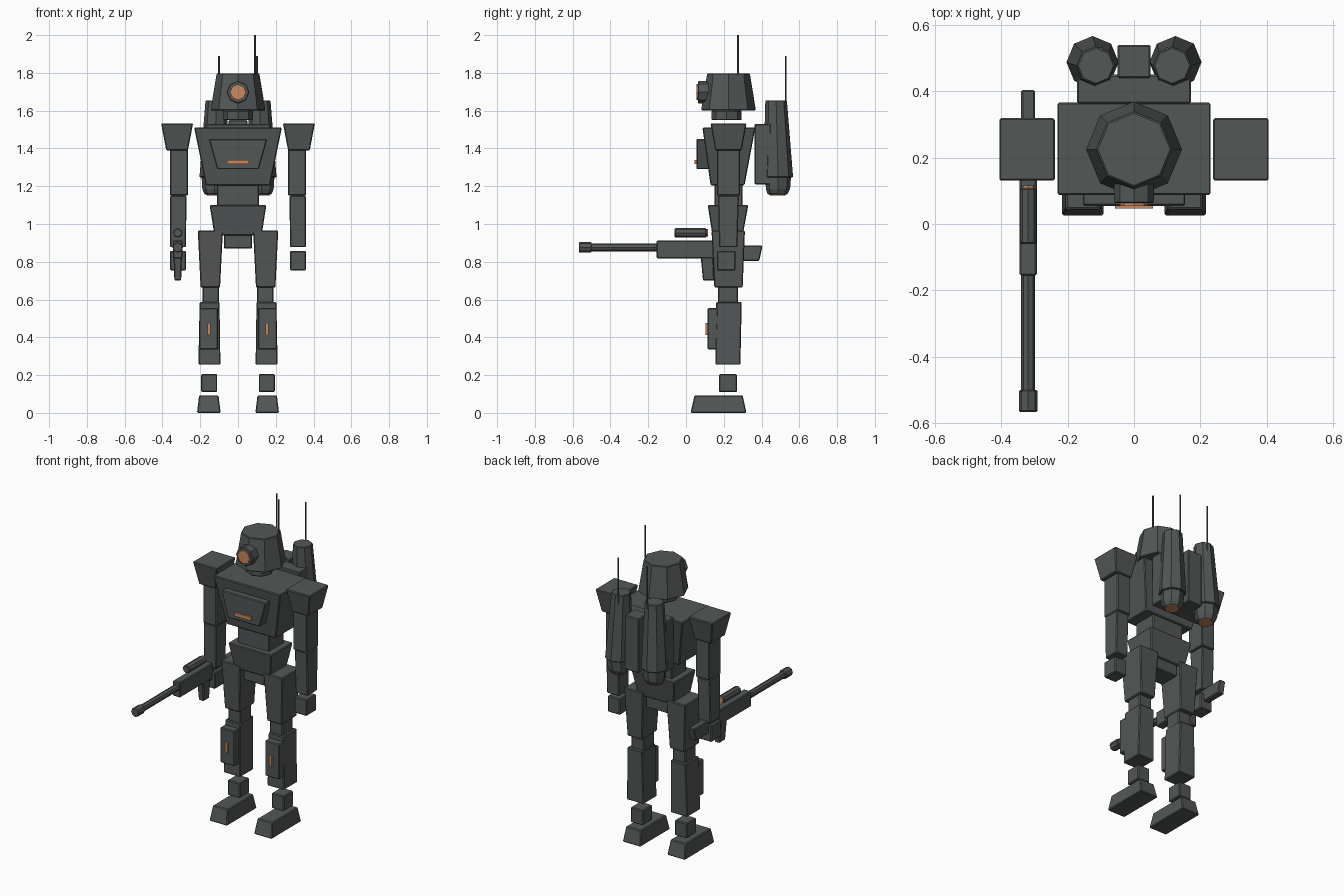
import bpy
import math
from mathutils import Vector

if "Cube" in bpy.data.objects:
    bpy.data.objects.remove(bpy.data.objects["Cube"])


def material(name, rgb):
    m = bpy.data.materials.new(name)
    m.diffuse_color = (*rgb, 1)
    m.use_nodes = True
    m.node_tree.nodes["Principled BSDF"].inputs["Base Color"].default_value = m.diffuse_color
    return m


GREY = material("dark_grey", (0.085, 0.095, 0.093))
ORANGE = material("glow_orange", (0.58, 0.25, 0.11))


def loft(name, rings, mat=GREY, bevel=0.005):
    """Skin a stack of equal-length point rings and cap both ends."""
    n = len(rings[0])
    verts = [p for r in rings for p in r]
    faces = [(k * n + i, k * n + (i + 1) % n, (k + 1) * n + (i + 1) % n, (k + 1) * n + i)
             for k in range(len(rings) - 1) for i in range(n)]
    faces.append(tuple(reversed(range(n))))
    faces.append(tuple(range((len(rings) - 1) * n, len(rings) * n)))
    me = bpy.data.meshes.new(name)
    me.from_pydata(verts, [], faces)
    me.materials.append(mat)
    ob = bpy.data.objects.new(name, me)
    bpy.context.collection.objects.link(ob)
    if bevel:
        b = ob.modifiers.new("edge_bevel", 'BEVEL')
        b.width = bevel
        b.segments = 1
        b.limit_method = 'ANGLE'
        b.angle_limit = math.radians(50)
    return ob


def block(name, z0, r0, z1, r1=None, side=1, mat=GREY, bevel=0.005):
    """Tapered block: each rectangle is (x0, x1, y0, y1); side=-1 mirrors it."""
    def ring(r, z):
        xa, xb = sorted((r[0] * side, r[1] * side))
        return [(xa, r[2], z), (xb, r[2], z), (xb, r[3], z), (xa, r[3], z)]
    return loft(name, [ring(r0, z0), ring(r1 or r0, z1)], mat, bevel)


def round_part(name, stations, axis='Z', n=8, mat=GREY, bevel=0.004):
    """Round part through stations of (centre, radius) along z or y."""
    rings = []
    for c, r in stations:
        ring = []
        for i in range(n):
            a = 2 * math.pi * i / n
            u, v = r * math.cos(a), r * math.sin(a)
            ring.append(tuple(Vector(c) + Vector((u, v, 0) if axis == 'Z' else (u, 0, -v))))
        rings.append(ring)
    return loft(name, rings, mat, bevel)


# Head, eye and neck
round_part("head", [((0, 0.225, 1.602), 0.145), ((0, 0.225, 1.798), 0.113)])
round_part("eye_housing", [((0, 0.063, 1.698), 0.06), ((0, 0.13, 1.698), 0.06)], 'Y')
round_part("eye_lens", [((0, 0.055, 1.698), 0.042), ((0, 0.075, 1.698), 0.042)], 'Y',
           mat=ORANGE, bevel=0)
round_part("neck", [((0, 0.215, 1.55), 0.08), ((0, 0.215, 1.6), 0.08)])
round_part("head_antenna", [((0.09, 0.275, 1.7), 0.005), ((0.09, 0.275, 2.0), 0.005)],
           n=6, bevel=0)

# Torso
block("torso", 1.205, (-0.17, 0.17, 0.13, 0.31), 1.51, (-0.232, 0.232, 0.087, 0.367))
block("chest_plate", 1.29, (-0.11, 0.11, 0.055, 0.13), 1.45, (-0.155, 0.155, 0.055, 0.13))
block("chest_light", 1.318, (-0.058, 0.058, 0.046, 0.06), 1.34, mat=ORANGE, bevel=0)
block("abdomen", 1.09, (-0.11, 0.11, 0.15, 0.3), 1.215)
block("pelvis", 0.94, (-0.125, 0.125, 0.14, 0.3), 1.10, (-0.15, 0.15, 0.115, 0.33))
block("crotch", 0.87, (-0.075, 0.075, 0.16, 0.29), 0.95)

# Backpack
block("backpack_base", 1.21, (-0.172, 0.172, 0.363, 0.45), 1.53)
block("backpack_column", 1.21, (-0.05, 0.05, 0.44, 0.54), 1.55)

for side, label in ((-1, "left"), (1, "right")):
    # Thruster pod with nozzle, exhaust and antenna
    round_part(label + "_pod", [((0.125 * side, 0.488, 1.247), 0.079),
                                ((0.115 * side, 0.477, 1.655), 0.057)])
    round_part(label + "_nozzle", [((0.125 * side, 0.485, 1.157), 0.052),
                                   ((0.125 * side, 0.487, 1.185), 0.064),
                                   ((0.125 * side, 0.488, 1.25), 0.068)])
    round_part(label + "_exhaust", [((0.125 * side, 0.485, 1.152), 0.043),
                                    ((0.125 * side, 0.485, 1.165), 0.043)], mat=ORANGE, bevel=0)
    round_part(label + "_pod_antenna", [((0.1 * side, 0.528, 1.6), 0.005),
                                        ((0.1 * side, 0.528, 1.89), 0.005)], n=6, bevel=0)

    # Arm
    block(label + "_shoulder", 1.39, (0.265, 0.38, 0.155, 0.295),
          1.533, (0.238, 0.407, 0.13, 0.32), side)
    block(label + "_upper_arm", 1.15, (0.265, 0.36, 0.165, 0.285), 1.40, None, side)
    block(label + "_forearm", 0.877, (0.275, 0.36, 0.175, 0.272),
          1.15, (0.273, 0.36, 0.17, 0.28), side)
    block(label + "_hand", 0.755, (0.275, 0.36, 0.165, 0.262), 0.857, None, side)

    # Leg
    block(label + "_thigh", 0.663, (0.095, 0.198, 0.15, 0.3),
          0.965, (0.08, 0.213, 0.135, 0.312), side)
    block(label + "_knee", 0.58, (0.1, 0.188, 0.17, 0.275), 0.67, None, side)
    block(label + "_shin", 0.255, (0.093, 0.21, 0.155, 0.288),
          0.587, (0.098, 0.203, 0.16, 0.295), side)
    block(label + "_shin_plate", 0.335, (0.105, 0.205, 0.115, 0.17), 0.555, None, side)
    block(label + "_shin_light", 0.413, (0.145, 0.161, 0.102, 0.12), 0.477, None, side,
          ORANGE, 0)
    block(label + "_ankle", 0.11, (0.11, 0.195, 0.175, 0.27), 0.205, None, side)
    block(label + "_foot", 0, (0.092, 0.217, 0.024, 0.32),
          0.093, (0.103, 0.206, 0.045, 0.3), side)

# Rifle held in one hand
GX = -0.319
GZ = 0.876
round_part("rifle_muzzle", [((GX, -0.567, GZ), 0.028), ((GX, -0.5, GZ), 0.028)], 'Y')
round_part("rifle_barrel", [((GX, -0.51, GZ), 0.021), ((GX, -0.14, GZ), 0.021)], 'Y', bevel=0)
block("rifle_receiver", 0.818, (GX - 0.026, GX + 0.026, -0.155, 0.17), 0.913)
block("rifle_stock", 0.805, (GX - 0.021, GX + 0.021, 0.15, 0.388),
      0.885, (GX - 0.021, GX + 0.021, 0.15, 0.405))
block("rifle_grip", 0.7, (GX - 0.018, GX + 0.018, 0.09, 0.15),
      0.825, (GX - 0.022, GX + 0.022, 0.078, 0.145))
round_part("rifle_scope", [((GX, -0.06, 0.953), 0.025), ((GX, 0.108, 0.953), 0.025)], 'Y')
round_part("scope_lens", [((GX, 0.1, 0.953), 0.02), ((GX, 0.116, 0.953), 0.02)], 'Y',
           mat=ORANGE, bevel=0)
